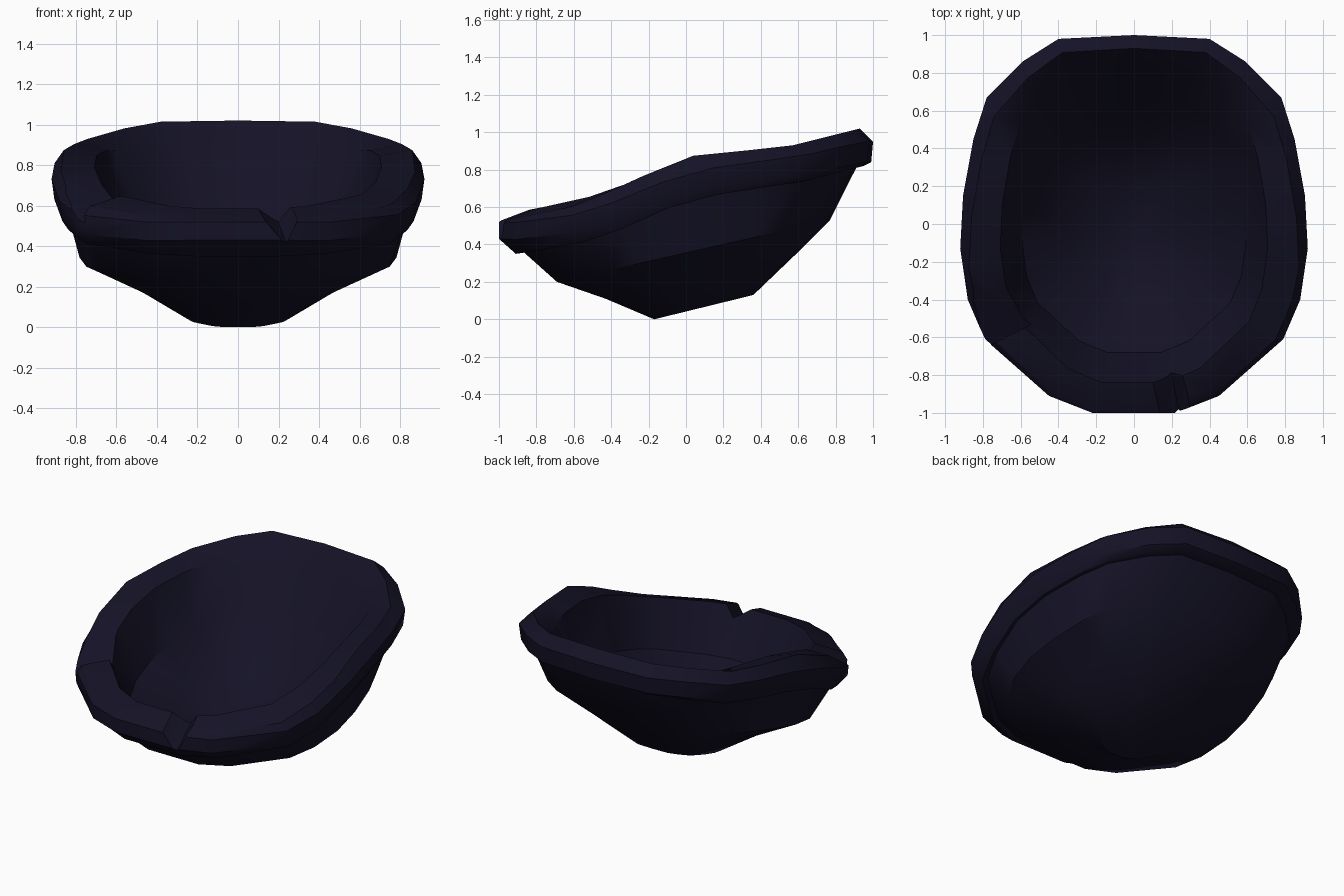
import bpy, bmesh

if "Cube" in bpy.data.objects:
    bpy.data.objects.remove(bpy.data.objects["Cube"])

# Half outline of the rim seen from above, front centre to back centre
HALF = [(0, -1), (.22, -1), (.45, -.91), (.79, -.61), (.88, -.40), (.92, -.13), (.905, .15),
        (.85, .45), (.78, .67), (.59, .86), (.40, .98), (0, 1)]
OUTLINE = HALF + [(-x, y) for x, y in HALF[-2:0:-1]]

# Height along y of the lip underside, the ridge and the inner rim edge
LIP = [(-.91, .35), (-.6, .395), (-.35, .48), (-.05, .615), (.22, .68), (.6, .73), (.95, .82)]
RIDGE = [(-.97, .53), (-.57, .61), (-.2, .78), (.04, .875), (.55, .925), (.93, 1.02)]
INNER = [(-.84, .585), (-.56, .64), (-.13, .79), (.12, .85), (.4, .875)]


def height(curve, y):
    """Linear interpolation of (y, z) pairs."""
    if y <= curve[0][0]:
        return curve[0][1]
    for (y0, z0), (y1, z1) in zip(curve, curve[1:]):
        if y <= y1:
            return z0 + (z1 - z0) * (y - y0) / (y1 - y0)
    return curve[-1][1]


# Rings from the underside over the rim to the inside:
# x scale, y front, y back, height added at front and back, base curve
RINGS = [
    (.28, -.17, .36, .0, .13, None),
    (.56, -.43, .60, .11, .36, None),
    (.85, -.69, .77, .20, .53, None),
    (.925, -.87, .91, .005, .0, LIP),
    (.95, -.91, .95, .0, .0, LIP),
    (.985, -1, .99, .08, .02, LIP),
    (1, -1, 1, .17, .13, LIP),
    (.95, -.985, .93, 0, 0, RIDGE),
    (.77, -.84, .81, 0, 0, INNER),
    (.645, -.68, .66, .30, .65, None),
    (.40, -.40, .48, .21, .45, None),
    (.18, -.16, .28, .13, .25, None),
]

# Bowl shell
bm = bmesh.new()
loops = []
for sx, y0, y1, dz0, dz1, curve in RINGS:
    ring = []
    for x, y in OUTLINE:
        t = (y + 1) / 2
        yy = y0 + (y1 - y0) * t
        if curve is RIDGE and y > -.2:
            yy -= .08 * (1 - y * y)
        z = dz0 + (dz1 - dz0) * t + (height(curve, yy) if curve else 0)
        ring.append(bm.verts.new((x * sx, yy, z)))
    loops.append(ring)
n = len(OUTLINE)
for a, b in zip(loops, loops[1:]):
    for i in range(n):
        j = (i + 1) % n
        bm.faces.new((a[i], a[j], b[j], b[i]))
bm.faces.new(loops[0][::-1])
bm.faces.new(loops[-1])
bmesh.ops.recalc_face_normals(bm, faces=bm.faces)
mesh = bpy.data.meshes.new("bowl")
bm.to_mesh(mesh)
bm.free()
bowl = bpy.data.objects.new("bowl", mesh)
bpy.context.collection.objects.link(bowl)
mat = bpy.data.materials.new("dark_navy")
mat.diffuse_color = (.007, .006, .019, 1)
mat.use_nodes = True
mat.node_tree.nodes["Principled BSDF"].inputs["Base Color"].default_value = mat.diffuse_color
mesh.materials.append(mat)


def cut(name, points):
    """Subtract the convex hull of the points from the bowl."""
    b = bmesh.new()
    for p in points:
        b.verts.new(p)
    bmesh.ops.convex_hull(b, input=b.verts)
    bmesh.ops.recalc_face_normals(b, faces=b.faces)
    m = bpy.data.meshes.new(name)
    b.to_mesh(m)
    b.free()
    cutter = bpy.data.objects.new(name, m)
    cutter.hide_render = True
    bpy.context.collection.objects.link(cutter)
    mod = bowl.modifiers.new(name, 'BOOLEAN')
    mod.operation, mod.solver, mod.object = 'DIFFERENCE', 'EXACT', cutter
    bpy.context.view_layer.objects.active = bowl
    bpy.ops.object.modifier_apply(modifier=name)
    bpy.data.objects.remove(cutter)


# V notch in the front of the rim
cut("front_notch", [(.25, -1.06, .38), (.19, -.74, .545),
                    (.06, -1.06, .61), (.03, -.74, .68),
                    (.385, -1.06, .65), (.30, -.74, .70)])
# Chipped step on the left of the rim
cut("side_chip", [(-.84, -.68, .49), (-.50, -.51, .585),
                  (-.84, -.68, .85), (-.50, -.51, .85),
                  (-1.0, -.22, .79), (-.50, -.22, .79)])

bowl.select_set(True)
bpy.context.view_layer.objects.active = bowl
bpy.ops.object.shade_smooth_by_angle(angle=0.61)
